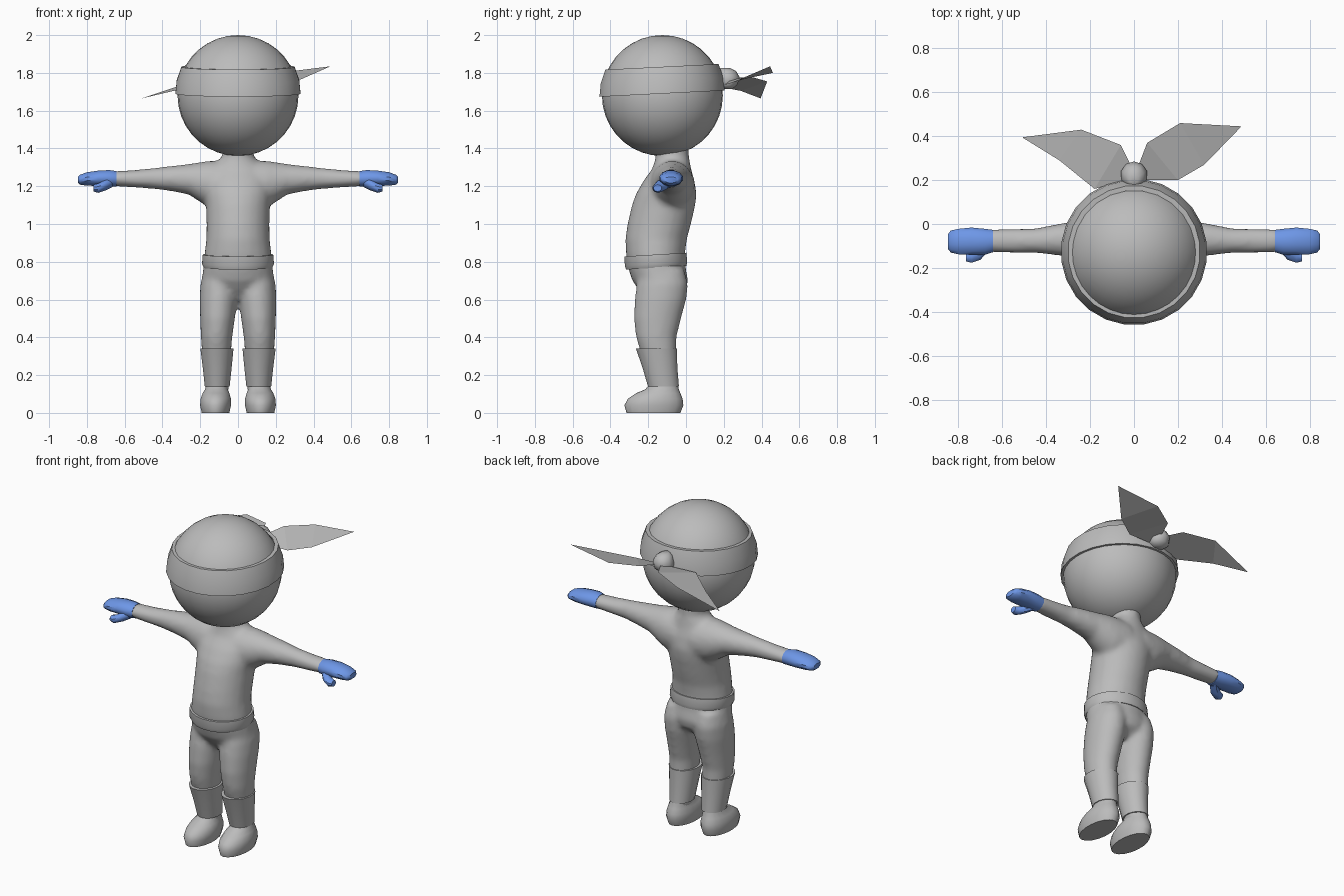
import bpy, bmesh, math
from mathutils import Vector


def material(name, rgb):
    m = bpy.data.materials.new(name)
    m.diffuse_color = (*rgb, 1)
    return m


GREY = material("plain grey", (0.5, 0.5, 0.5))
BLUE = material("glove blue", (0.17, 0.34, 0.88))


def finish(name, bm, mat, smooth=True, mirror=False, angle=40):
    bmesh.ops.recalc_face_normals(bm, faces=bm.faces)
    me = bpy.data.meshes.new(name)
    bm.to_mesh(me)
    bm.free()
    ob = bpy.data.objects.new(name, me)
    bpy.context.collection.objects.link(ob)
    me.materials.append(mat)
    if smooth:
        me.polygons.foreach_set("use_smooth", [True] * len(me.polygons))
        me.set_sharp_from_angle(angle=math.radians(angle))
    if mirror:
        ob.modifiers.new("mirror", 'MIRROR')
    return ob


def loft(bm, rings, axis='z', n=16, side=1, tilt=0.0, caps=True):
    """Skin elliptical rings (position, min1, max1, min2, max2) along z or x."""
    loops = []
    for p, a0, a1, b0, b1 in rings:
        loop = []
        for i in range(n):
            t = 2 * math.pi * (i + 0.5) / n
            a = (a0 + a1) / 2 + (a1 - a0) / 2 * math.cos(t)
            b = (b0 + b1) / 2 + (b1 - b0) / 2 * math.sin(t)
            co = (a * side, b, p + tilt * (b + 0.13)) if axis == 'z' else (p * side, a, b)
            loop.append(bm.verts.new(co))
        loops.append(loop)
    faces = []
    for l0, l1 in zip(loops, loops[1:]):
        for i in range(n):
            j = (i + 1) % n
            faces.append(bm.faces.new((l0[i], l0[j], l1[j], l1[i])))
    if caps:
        faces += [bm.faces.new(loops[0]), bm.faces.new(loops[-1])]
    bmesh.ops.recalc_face_normals(bm, faces=faces)


# body: torso, legs and arms fused into one smooth skin
bm = bmesh.new()
loft(bm, [(0.60, -.09, .09, -.20, -.06), (0.65, -.17, .17, -.25, 0.0),
          (0.70, -.195, .195, -.285, .012), (0.76, -.185, .185, -.305, .0),
          (0.84, -.178, .178, -.318, -.005), (0.92, -.168, .168, -.322, .005),
          (1.00, -.167, .167, -.31, .027), (1.10, -.17, .17, -.287, .05),
          (1.16, -.178, .178, -.265, .057), (1.23, -.18, .18, -.225, .045),
          (1.29, -.15, .15, -.18, .028), (1.335, -.105, .105, -.165, .02),
          (1.36, -.082, .082, -.162, .015), (1.42, -.085, .085, -.165, .015)], n=24)
for s in (-1, 1):
    loft(bm, [(0.10, .05, .16, -.18, -.05), (0.20, .045, .172, -.20, -.048),
              (0.30, .038, .19, -.235, -.05), (0.40, .03, .197, -.265, -.05),
              (0.50, .016, .201, -.277, -.025), (0.60, .002, .204, -.272, .002),
              (0.68, .0, .20, -.262, .012), (0.76, .02, .18, -.24, -.01)], n=20, side=s)
    loft(bm, [(0.05, -.20, .05, 1.07, 1.335), (0.15, -.185, .04, 1.085, 1.335),
              (0.20, -.17, .03, 1.115, 1.328), (0.26, -.155, .015, 1.155, 1.318),
              (0.35, -.143, 0.0, 1.173, 1.308), (0.45, -.132, -.02, 1.186, 1.296),
              (0.55, -.132, -.022, 1.193, 1.286), (0.66, -.128, -.025, 1.2, 1.28)],
         axis='x', n=20, side=s)
body = finish("body", bm, GREY)
rm = body.modifiers.new("fuse", 'REMESH')
rm.mode, rm.voxel_size, rm.use_smooth_shade = 'VOXEL', 0.014, True
sm = body.modifiers.new("soften", 'SMOOTH')
sm.factor, sm.iterations = 0.5, 8

# gloves: flat mitten palm plus a thumb
bm = bmesh.new()
loft(bm, [(0.642, -.13, -.025, 1.196, 1.281), (0.68, -.142, -.02, 1.196, 1.287),
          (0.74, -.143, -.014, 1.20, 1.284), (0.80, -.14, -.02, 1.202, 1.275),
          (0.835, -.132, -.028, 1.207, 1.262), (0.848, -.115, -.045, 1.217, 1.25)],
     axis='x', n=12)
loft(bm, [(0.665, -.125, -.06, 1.195, 1.25), (0.70, -.165, -.09, 1.178, 1.235),
          (0.74, -.178, -.118, 1.165, 1.215), (0.765, -.172, -.128, 1.172, 1.208)],
     axis='x', n=10)
finish("gloves", bm, BLUE, mirror=True)

# belt
bm = bmesh.new()
loft(bm, [(0.77, -.182, .182, -.318, .003), (0.79, -.192, .192, -.325, .008),
          (0.84, -.188, .188, -.328, .003)], n=24, tilt=0.06)
finish("belt", bm, GREY)

# boot cuffs
bm = bmesh.new()
loft(bm, [(0.14, .043, .177, -.203, -.036), (0.24, .032, .188, -.232, -.044),
          (0.342, .022, .201, -.268, -.046)], n=16)
finish("boot_cuffs", bm, GREY, mirror=True)

# feet: flat sole, rounded toe, narrowing to the ankle
bm = bmesh.new()
loft(bm, [(0.0, .045, .193, -.315, -.03), (0.04, .036, .202, -.326, -.014),
          (0.075, .036, .199, -.308, -.018), (0.105, .045, .188, -.262, -.03),
          (0.125, .053, .175, -.215, -.038), (0.155, .056, .168, -.19, -.045)], n=18)
finish("feet", bm, GREY, mirror=True, angle=50)

# head
bm = bmesh.new()
bmesh.ops.create_uvsphere(bm, u_segments=32, v_segments=18, radius=0.32)
bmesh.ops.translate(bm, verts=bm.verts, vec=(0, -0.125, 1.68))
finish("head", bm, GREY)

# headband: hollow ring with a slight lip at each edge
bm = bmesh.new()
loft(bm, [(z, -r, r, -.127 - r, -.127 + r) for z, r in
          ((1.69, .308), (1.69, .334), (1.76, .327), (1.832, .302), (1.832, .28))],
     n=24, tilt=0.05, caps=False)
finish("headband", bm, GREY, angle=30)

# knot at the back of the headband
bm = bmesh.new()
loft(bm, [(1.715, -.03, .03, .19, .245), (1.735, -.058, .058, .165, .27),
          (1.775, -.062, .062, .16, .285), (1.81, -.045, .045, .165, .265),
          (1.825, -.02, .02, .18, .235)], n=10)
finish("headband_knot", bm, GREY, angle=50)


# two loose cloth tails, each a folded strip tapering to a tip
def tail(name, outer, inner, tip):
    bm = bmesh.new()
    o = [bm.verts.new(Vector(c)) for c in outer]
    i = [bm.verts.new(Vector(c)) for c in inner]
    for k in range(len(o) - 1):
        bm.faces.new((o[k], o[k + 1], i[k + 1], i[k]))
    bm.faces.new((o[-1], bm.verts.new(Vector(tip)), i[-1]))
    finish(name, bm, GREY, smooth=False)


tail("right_tail", [(.01, .24, 1.765), (.06, .37, 1.785), (.21, .46, 1.80)],
     [(.04, .2, 1.735), (.2, .2, 1.735), (.32, .27, 1.76)], (.49, .445, 1.835))
tail("left_tail", [(-.01, .26, 1.775), (-.06, .36, 1.775), (-.24, .43, 1.755)],
     [(-.04, .2, 1.735), (-.18, .16, 1.73), (-.34, .29, 1.705)], (-.51, .395, 1.665))
